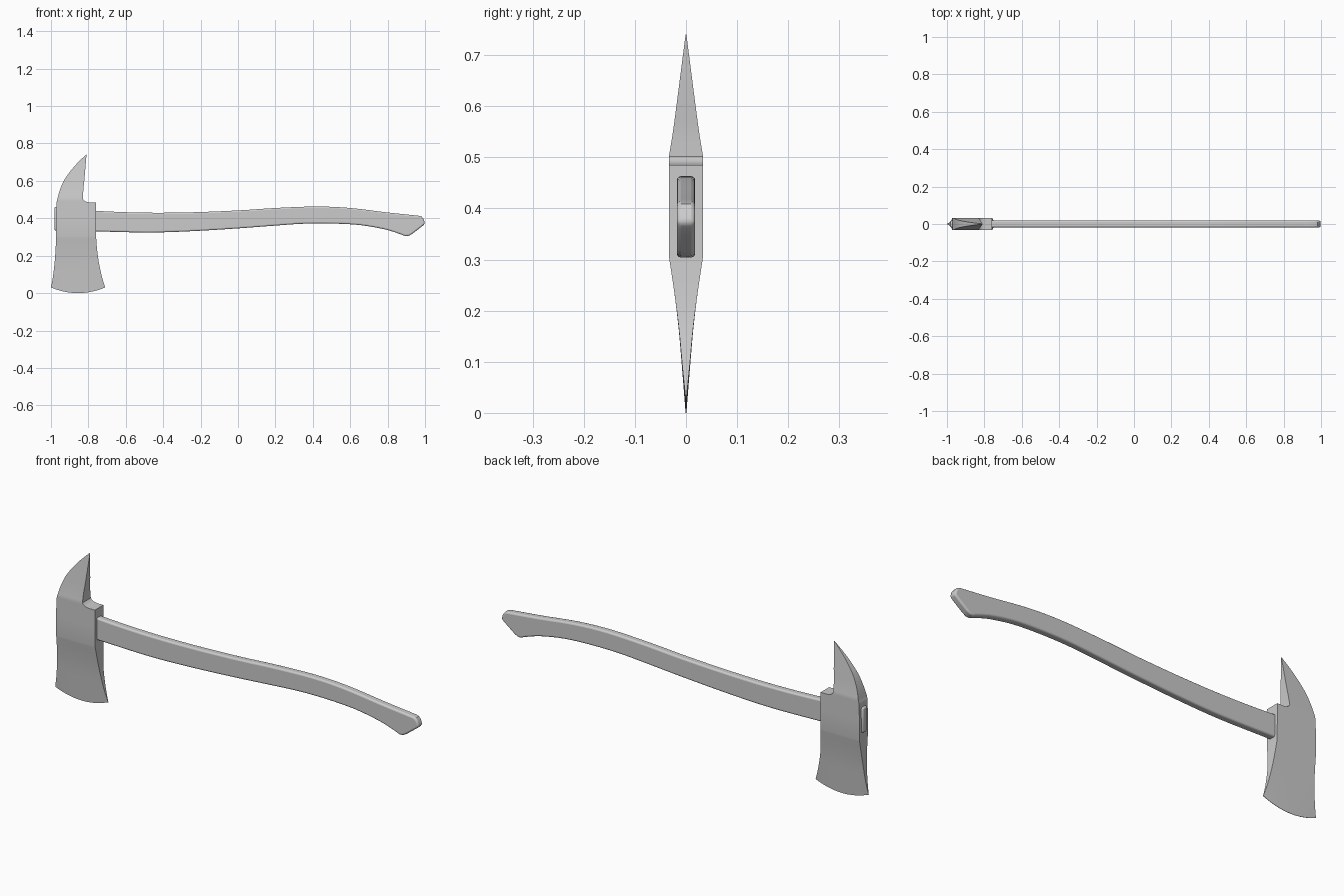
import bpy, bmesh

if "Cube" in bpy.data.objects:
    bpy.data.objects.remove(bpy.data.objects["Cube"])


def smooth_path(pts, steps=4):
    """Catmull-Rom interpolation through a few control points."""
    p = [pts[0]] + pts + [pts[-1]]
    out = []
    for i in range(1, len(p) - 2):
        for s in range(steps):
            t = s / steps
            out.append(tuple(0.5 * (2 * b + (c - a) * t + (2 * a - 5 * b + 4 * c - d) * t * t
                                    + (3 * b - a - 3 * c + d) * t ** 3)
                             for a, b, c, d in zip(p[i - 1], p[i], p[i + 1], p[i + 2])))
    return out + [pts[-1]]


def finish(bm, name):
    bmesh.ops.remove_doubles(bm, verts=bm.verts, dist=1e-5)
    bmesh.ops.recalc_face_normals(bm, faces=bm.faces)
    me = bpy.data.meshes.new(name)
    bm.to_mesh(me)
    bm.free()
    ob = bpy.data.objects.new(name, me)
    bpy.context.collection.objects.link(ob)
    return ob


def shade(ob, angle):
    bpy.ops.object.select_all(action='DESELECT')
    ob.select_set(True)
    bpy.context.view_layer.objects.active = ob
    bpy.ops.object.shade_smooth_by_angle(angle=angle)


# Axe head: rows of (z, left x, right x, half thickness, edge sag)
blade = smooth_path([(0.03, -1.0, -0.71, 0.0008, 0.03), (0.09, -0.989, -0.728, 0.007, 0.012),
                     (0.17, -0.98, -0.745, 0.0145, 0.004), (0.24, -0.975, -0.754, 0.0235, 0),
                     (0.305, -0.972, -0.759, 0.0333, 0)])
eye = [(0.40, -0.972, -0.76, 0.0333, 0), (0.485, -0.971, -0.76, 0.0333, 0)]
fillet = [(0.485, -0.971, -0.795, 0.0333, 0), (0.488, -0.970, -0.81, 0.0333, 0),
          (0.493, -0.968, -0.821, 0.0333, 0), (0.502, -0.966, -0.829, 0.0333, 0)]
pick = smooth_path([(0.502, -0.966, -0.829, 0.0333, 0), (0.55, -0.953, -0.827, 0.0255, 0),
                    (0.61, -0.926, -0.821, 0.0175, 0), (0.68, -0.873, -0.815, 0.0085, 0),
                    (0.74, -0.813, -0.810, 0.0008, 0)])[1:]
rows = blade + eye + fillet + pick

bm = bmesh.new()
N = 10
rings = []
for z, xl, xr, h, sag in rows:
    side = [(xl + (xr - xl) * i / N, z - sag * (1 - (2 * i / N - 1) ** 2)) for i in range(N + 1)]
    loop = [(x, -h, zz) for x, zz in side] + [(x, h, zz) for x, zz in reversed(side)]
    rings.append([bm.verts.new(c) for c in loop])
for a, b in zip(rings, rings[1:]):
    for i in range(len(a)):
        j = (i + 1) % len(a)
        bm.faces.new((a[i], a[j], b[j], b[i]))
for r in (rings[0], rings[-1]):
    for i in range(N):
        bm.faces.new((r[i], r[i + 1], r[-2 - i], r[-1 - i]))
head = finish(bm, "axe_head")
shade(head, 0.6)

# Handle: curved side profile, extruded in y with rounded rims
top = smooth_path([(-0.982, 0.46), (-0.76, 0.44), (-0.5, 0.43), (-0.25, 0.432), (0.0, 0.442),
                   (0.2, 0.455), (0.42, 0.463), (0.6, 0.455), (0.8, 0.431), (0.965, 0.414)])
end = [(0.982, 0.409), (0.993, 0.395), (1.0, 0.372), (0.988, 0.36), (0.932, 0.317), (0.915, 0.307)]
bottom = smooth_path([(0.895, 0.304), (0.86, 0.318), (0.78, 0.342), (0.65, 0.364), (0.5, 0.372),
                      (0.35, 0.371), (0.2, 0.361), (0.0, 0.346), (-0.25, 0.331), (-0.48, 0.324),
                      (-0.76, 0.33), (-0.982, 0.335)])
bm = bmesh.new()
W = 0.018
outline = top + end + bottom
near = [bm.verts.new((x, -W, z)) for x, z in outline]
far = [bm.verts.new((x, W, z)) for x, z in outline]
bm.faces.new(near)
bm.faces.new(far[::-1])
for i in range(len(outline)):
    j = (i + 1) % len(outline)
    bm.faces.new((near[i], far[i], far[j], near[j]))
handle = finish(bm, "handle")
shade(handle, 0.6)
bev = handle.modifiers.new("rounded_rims", 'BEVEL')
bev.width = 0.008
bev.segments = 3
bev.limit_method = 'ANGLE'
bev.angle_limit = 1.0
